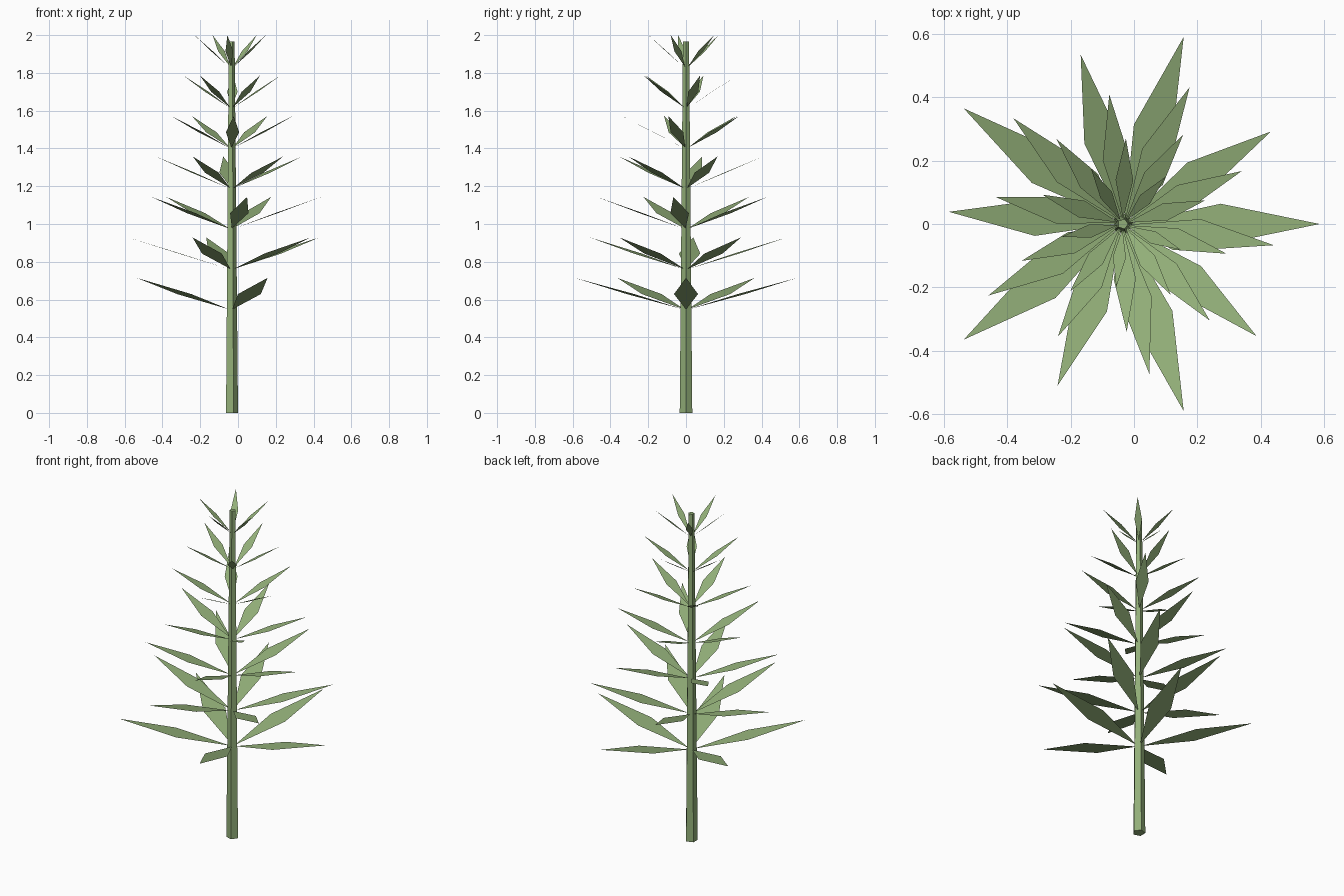
import bpy
import bmesh
from math import radians
from mathutils import Matrix, Vector

if "Cube" in bpy.data.objects:
    bpy.data.objects.remove(bpy.data.objects["Cube"])

AXIS_X = -0.035      # stem axis, offset so the foliage is centred
SIDES = 5

green = bpy.data.materials.new("leaf_green")
green.diffuse_color = (0.29, 0.43, 0.19, 1.0)
green.use_nodes = True
green.node_tree.nodes["Principled BSDF"].inputs["Base Color"].default_value = green.diffuse_color


def finish(bm, name):
    mesh = bpy.data.meshes.new(name)
    bm.to_mesh(mesh)
    bm.free()
    mesh.materials.append(green)
    obj = bpy.data.objects.new(name, mesh)
    obj.location.x = AXIS_X
    bpy.context.collection.objects.link(obj)


# Tapered five-sided stem with a corner toward +x
bm = bmesh.new()
rings = []
for radius, z in ((0.035, 0.0), (0.017, 1.965)):
    rings.append([bm.verts.new(Matrix.Rotation(radians(72 * i), 3, 'Z') @ Vector((radius, 0, z)))
                  for i in range(SIDES)])
low, high = rings
for i in range(SIDES):
    j = (i + 1) % SIDES
    bm.faces.new((low[i], low[j], high[j], high[i]))
bm.faces.new(low[::-1])
bm.faces.new(high)
finish(bm, "stem")

# Seven whorls of five flat diamond leaves, shrinking and twisting upward
for tier in range(7):
    length = 0.62 - 0.07 * tier
    base_z = 0.548 + 0.2142 * tier
    half_width = 0.103 * length
    root = Vector((0.015, 0, base_z))
    tip = Vector((length, 0, base_z + 0.167))
    middle = root.lerp(tip, 0.485)
    side = Vector((0, half_width, 0))
    bm = bmesh.new()
    for i in range(SIDES):
        turn = Matrix.Rotation(radians(32 * tier + 72 * i), 3, 'Z')
        bm.faces.new([bm.verts.new(turn @ p) for p in (root, middle - side, tip, middle + side)])
    finish(bm, f"leaf_whorl_{tier + 1}")
